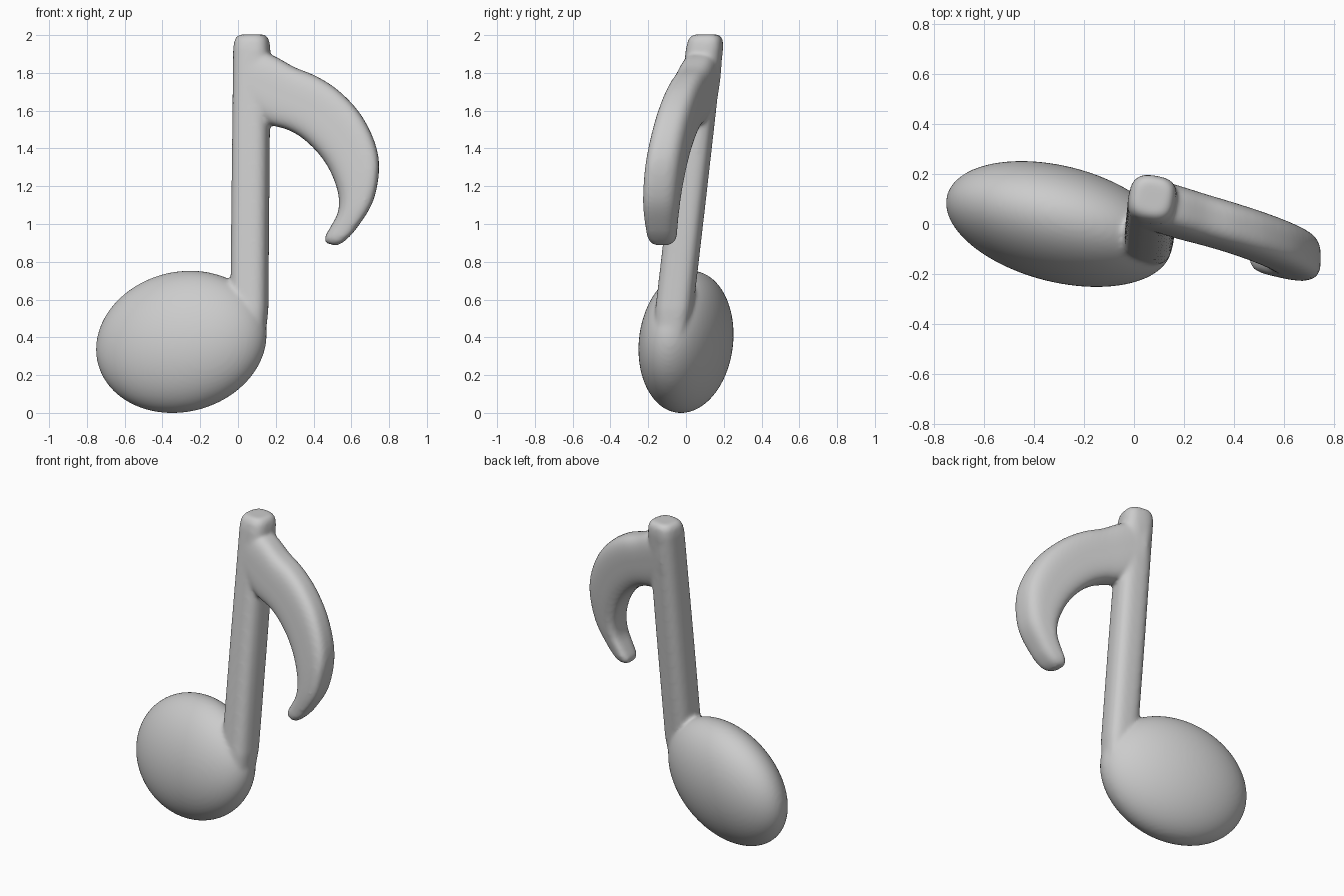
import bpy, bmesh, math
from mathutils import Matrix

if "Cube" in bpy.data.objects:
    bpy.data.objects.remove(bpy.data.objects["Cube"])

bm = bmesh.new()


def super_pt(k, n, power):
    """Point k of n on a unit rounded square / superellipse."""
    a = 2 * math.pi * (k + 0.5) / n
    c, s = math.cos(a), math.sin(a)
    e = 2 / power
    return math.copysign(abs(c) ** e, c), math.copysign(abs(s) ** e, s)


def loft(rings):
    """Skin a list of equal-length rings and cap both ends."""
    loops = [[bm.verts.new(p) for p in ring] for ring in rings]
    for a, b in zip(loops, loops[1:]):
        for i in range(len(a)):
            j = (i + 1) % len(a)
            bm.faces.new((a[i], a[j], b[j], b[i]))
    bm.faces.new(loops[0][::-1])
    bm.faces.new(loops[-1])


def refine(rows, steps=5):
    """Catmull-Rom interpolation of rows of numbers."""
    out = []
    for i in range(len(rows) - 1):
        quad = [rows[max(0, min(len(rows) - 1, i + d))] for d in (-1, 0, 1, 2)]
        for s in range(steps):
            t = s / steps
            out.append([b + 0.5 * t * (c - a + t * (2 * a - 5 * b + 4 * c - d
                        + t * (3 * (b - c) + d - a))) for a, b, c, d in zip(*quad)])
    out.append(rows[-1])
    return out


def lean(z):
    """The stem leans back: its centre y at height z."""
    return 0.06 + 0.116 * (z - 1.6)


# Note head: tilted ellipsoid, unit sphere mapped by a triangular matrix
sxx, syy, szz, sxy, sxz, syz = 0.2045, 0.0635, 0.142, -0.038, 0.018, 0.010
a = math.sqrt(sxx)
b, c = sxy / a, sxz / a
d = math.sqrt(syy - b * b)
e = (syz - b * c) / d
f = math.sqrt(szz - c * c - e * e)
head = Matrix(((a, 0, 0, -0.30), (b, d, 0, 0), (c, e, f, 0.376), (0, 0, 0, 1)))
bmesh.ops.create_uvsphere(bm, u_segments=64, v_segments=40, radius=1, matrix=head)

# Stem: rounded square section (height, half width), leaning back
turn = math.radians(-10)
rings = []
for z, r in [(0.33, 0.05), (0.40, 0.085), (0.55, 0.098), (1.2, 0.098), (1.93, 0.096),
             (1.975, 0.09), (2.003, 0.07)]:
    cx = 0.06 + 0.009 * (z - 0.5)
    ring = []
    for k in range(32):
        u, v = super_pt(k, 32, 2.9)
        ring.append((cx + r * (u * math.cos(turn) - v * math.sin(turn)),
                     lean(z) + r * (u * math.sin(turn) + v * math.cos(turn)), z))
    rings.append(ring)
loft(rings)

# Flag: outer x,z / inner x,z / half thickness
flag = [
    (0.05, 1.94, 0.05, 1.60, 0.100),
    (0.19, 1.89, 0.16, 1.53, 0.100),
    (0.30, 1.83, 0.26, 1.50, 0.098),
    (0.42, 1.78, 0.34, 1.455, 0.097),
    (0.54, 1.70, 0.42, 1.38, 0.097),
    (0.65, 1.58, 0.48, 1.295, 0.097),
    (0.725, 1.43, 0.52, 1.20, 0.097),
    (0.747, 1.29, 0.535, 1.12, 0.095),
    (0.715, 1.12, 0.525, 1.05, 0.09),
    (0.63, 0.98, 0.49, 0.985, 0.08),
    (0.565, 0.91, 0.46, 0.93, 0.07),
    (0.52, 0.885, 0.465, 0.90, 0.045),
]
rings = []
for ox, oz, ix, iz, t in refine(flag):
    ring = []
    for k in range(32):
        u, v = super_pt(k, 32, 3.2)
        x = (ox + ix) / 2 + u * (ox - ix) / 2
        z = (oz + iz) / 2 + u * (oz - iz) / 2
        ring.append((x, lean(z) - 0.24 * (x - 0.07) + v * t, z))
    rings.append(ring)
loft(rings)

bmesh.ops.recalc_face_normals(bm, faces=bm.faces)
mesh = bpy.data.meshes.new("music_note")
bm.to_mesh(mesh)
bm.free()
note = bpy.data.objects.new("music_note", mesh)
bpy.context.collection.objects.link(note)

# Fuse the parts and soften the joins
rm = note.modifiers.new("fuse", 'REMESH')
rm.mode = 'VOXEL'
rm.voxel_size = 0.012
rm.use_smooth_shade = True
sm = note.modifiers.new("soften", 'SMOOTH')
sm.factor = 0.5
sm.iterations = 8
